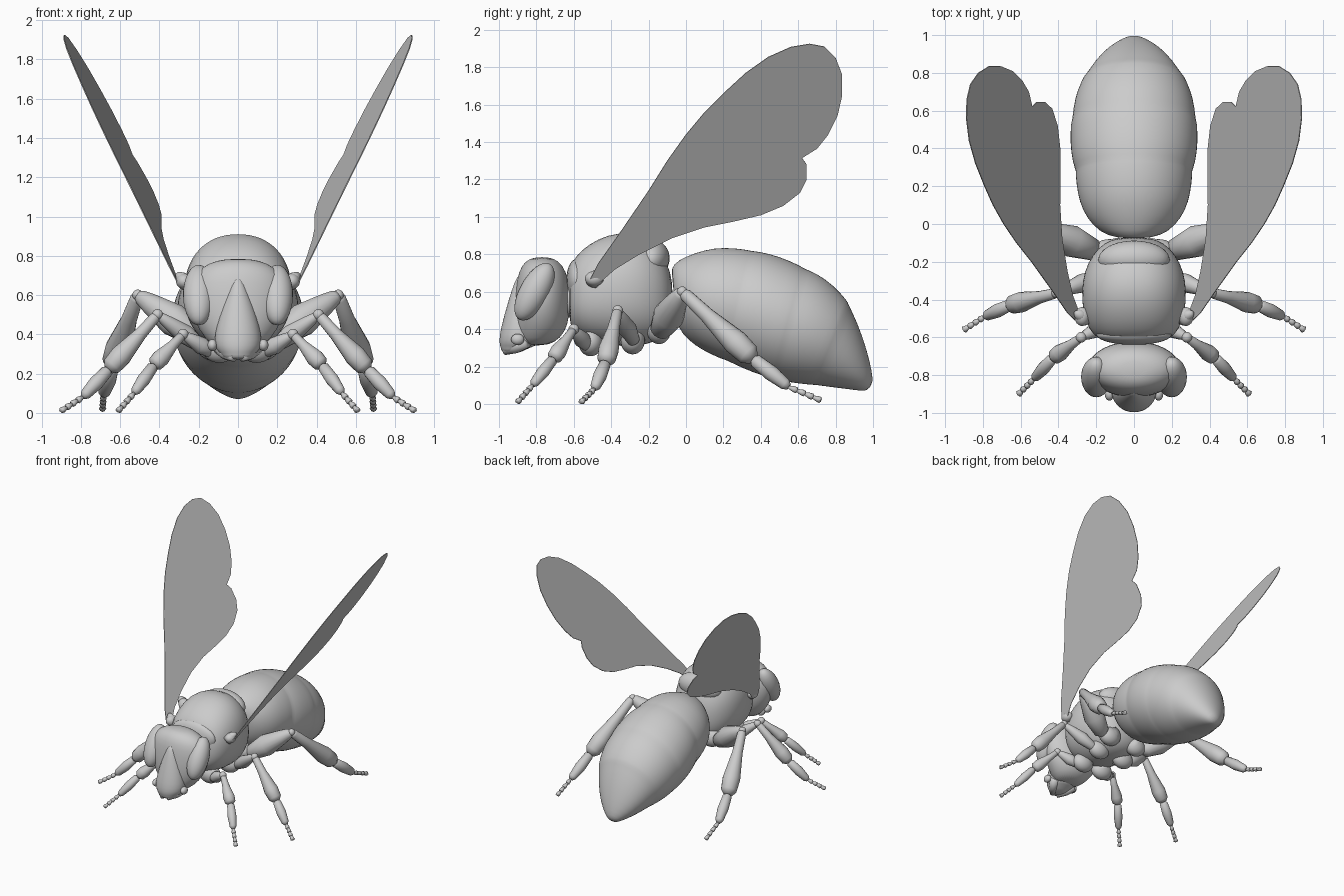
import bpy, bmesh, math
from mathutils import Vector as V

if "Cube" in bpy.data.objects:
    bpy.data.objects.remove(bpy.data.objects["Cube"])


def material(name, shade):
    m = bpy.data.materials.new(name)
    m.use_nodes = True
    col = (shade, shade, shade, 1)
    m.diffuse_color = col
    m.node_tree.nodes["Principled BSDF"].inputs["Base Color"].default_value = col
    return m


GREY = material("body grey", 0.6)


def add(name, bm, mirror=False, smooth=True, subsurf=0):
    bmesh.ops.recalc_face_normals(bm, faces=bm.faces)
    mesh = bpy.data.meshes.new(name)
    bm.to_mesh(mesh)
    bm.free()
    for p in mesh.polygons:
        p.use_smooth = smooth
    mesh.materials.append(GREY)
    ob = bpy.data.objects.new(name, mesh)
    bpy.context.collection.objects.link(ob)
    if mirror:
        ob.modifiers.new("Mirror", "MIRROR").use_mirror_merge = False
    if subsurf:
        ob.modifiers.new("Smooth", "SUBSURF").levels = subsurf
        ob.modifiers["Smooth"].render_levels = subsurf
    return ob


def loft(bm, rings, sides=24, power=2.0):
    """Skin a row of (centre, u, v) rings; power above 2 squares them off."""
    rows = []
    for c, u, v in rings:
        row = []
        for i in range(sides):
            a = math.tau * i / sides
            cu, sv = math.cos(a), math.sin(a)
            x = math.copysign(abs(cu) ** (2 / power), cu)
            y = math.copysign(abs(sv) ** (2 / power), sv)
            row.append(bm.verts.new(c + u * x + v * y))
        rows.append(row)
    for a, b in zip(rows, rows[1:]):
        for i in range(sides):
            j = (i + 1) % sides
            bm.faces.new((a[i], a[j], b[j], b[i]))
    bm.faces.new(rows[0])
    bm.faces.new(rows[-1])


def span(top, bottom, w):
    """Ring in a side plane, given its upper and lower (y, z) and half width."""
    t, b = V((0, *top)), V((0, *bottom))
    return (t + b) / 2, V((w, 0, 0)), (t - b) / 2


def tube(bm, a, b, profile, sides=12):
    """Round limb from a to b with (position, radius) stations."""
    a, b = V(a), V(b)
    d = (b - a).normalized()
    u = d.orthogonal().normalized()
    v = d.cross(u)
    loft(bm, [(a.lerp(b, t), u * r, v * r) for t, r in profile], sides)


def ellipsoid(bm, centre, radii, tilt=0.0):
    new = bmesh.ops.create_uvsphere(bm, u_segments=24, v_segments=16, radius=1)["verts"]
    bmesh.ops.scale(bm, vec=radii, verts=new)
    for v in new:
        y, z = v.co.y, v.co.z
        v.co.y = y * math.cos(tilt) - z * math.sin(tilt)
        v.co.z = y * math.sin(tilt) + z * math.cos(tilt)
        v.co += V(centre)


# Abdomen: overlapping segments, each ending in a small step
segments = [
    [((-.08, .70), (-.06, .58), .06), ((-.07, .75), (-.06, .45), .14),
     ((0, .79), (-.02, .37), .22), ((.1, .825), (.05, .31), .275),
     ((.2, .84), (.12, .27), .30), ((.33, .826), (.2, .235), .312)],
    [((.34, .82), (.21, .235), .306), ((.40, .815), (.26, .21), .328),
     ((.5, .79), (.36, .165), .34), ((.62, .737), (.46, .135), .336)],
    [((.625, .727), (.465, .137), .328), ((.70, .70), (.52, .12), .324),
     ((.79, .635), (.60, .108), .305), ((.865, .55), (.68, .10), .268)],
    [((.866, .538), (.685, .102), .258), ((.92, .43), (.77, .09), .215),
     ((.97, .28), (.86, .08), .15), ((.995, .17), (.93, .07), .08),
     ((1.0, .11), (.97, .07), .03)],
]
bm = bmesh.new()
loft(bm, [span(*r) for seg in segments for r in seg], 32)
add("abdomen", bm, subsurf=1)

# Thorax
bm = bmesh.new()
loft(bm, [span((y, t), (y, b), w) for y, t, b, w in (
    (-.625, .70, .45, .13), (-.61, .76, .40, .19), (-.56, .825, .35, .24),
    (-.47, .885, .32, .27), (-.36, .92, .31, .28), (-.25, .905, .31, .265),
    (-.16, .85, .33, .22), (-.10, .76, .38, .16), (-.07, .65, .48, .08))], 32, 2.2)
add("thorax", bm, subsurf=1)

# Collar, neck and rear shield plate
bm = bmesh.new()
ellipsoid(bm, (0, -.585, .66), (.20, .055, .115))
add("collar", bm)
bm = bmesh.new()
tube(bm, (0, -.72, .56), (0, -.55, .56), ((0, .09), (1, .11)))
add("neck", bm)
bm = bmesh.new()
ellipsoid(bm, (0, -.19, .77), (.19, .10, .11), -.5)
add("shield_plate", bm)

# Head: wide skull with a tapering muzzle
bm = bmesh.new()
loft(bm, [(V((0, (f + k) / 2, z)), V((w, 0, 0)), V((0, (k - f) / 2, 0)))
          for z, f, k, w in (
    (.785, -.81, -.73, .06), (.765, -.86, -.68, .15), (.71, -.895, -.64, .225),
    (.62, -.91, -.62, .25), (.52, -.92, -.62, .245), (.42, -.92, -.63, .20),
    (.35, -.91, -.67, .14), (.31, -.88, -.74, .09))], 32)
add("skull", bm, subsurf=1)
bm = bmesh.new()
loft(bm, [(V((0, (f + k) / 2, z)), V((w, 0, 0)), V((0, (k - f) / 2, 0)))
          for z, f, k, w in (
    (.70, -.90, -.84, .02), (.60, -.935, -.82, .06), (.50, -.965, -.80, .095),
    (.40, -.992, -.78, .12), (.34, -1.0, -.78, .12), (.31, -.995, -.80, .10),
    (.30, -.99, -.84, .085), (.27, -.985, -.89, .07))], 24)
add("muzzle", bm, subsurf=1)
bm = bmesh.new()
ellipsoid(bm, (.20, -.81, .60), (.08, .08, .17), -.5)
add("eyes", bm, mirror=True)
bm = bmesh.new()
ellipsoid(bm, (.13, -.90, .345), (.025, .035, .03))
tube(bm, (.10, -.85, .33), (.02, -.97, .28), ((0, .03), (.5, .035), (1, .02)))
add("jaws", bm, mirror=True)

# Legs: hip, thigh, shin, shank and a beaded foot along five joints
THIGH = ((0, .02), (.12, .7), (.45, 1), (.8, .65), (.95, .45), (1, .3))
SHIN = ((0, .3), (.05, .5), (.35, .6), (.75, 1), (.93, .9), (1, .5))
SHANK = ((0, .5), (.06, .85), (.5, 1), (.9, .75), (1, .4))
legs = {
    "front": (((.07, -.50, .36), (.12, -.52, .30), (.28, -.60, .40),
               (.43, -.71, .24), (.53, -.82, .10), (.61, -.90, .01)), .045, .045, .034),
    "middle": (((.08, -.30, .36), (.16, -.27, .32), (.41, -.365, .50),
                (.66, -.43, .22), (.79, -.49, .08), (.90, -.56, .01)), .05, .055, .037),
    "hind": (((.08, -.14, .42), (.18, -.15, .37), (.51, -.02, .60),
              (.64, .36, .24), (.685, .55, .09), (.69, .72, .02)), .085, .068, .042),
}
for name, (j, thigh, shin, shank) in legs.items():
    bm = bmesh.new()
    ellipsoid(bm, (V(j[0]) + V(j[1])) / 2, (.09, .065, .075))
    tube(bm, j[0], j[1], ((0, .07), (.6, .06), (1, .04)))
    for k, size, shape in ((1, thigh, THIGH), (2, shin, SHIN), (3, shank, SHANK)):
        tube(bm, j[k], j[k + 1], [(t, r * size) for t, r in shape], 16)
    ellipsoid(bm, j[2], (.028, .028, .028))
    heel, toe = V(j[4]), V(j[5])
    for i in range(4):
        tube(bm, heel.lerp(toe, i / 4 - .03), heel.lerp(toe, i / 4 + .27),
             ((0, .007), (.6, .016), (.9, .017), (1, .008)), 8)
    side = (toe - heel).cross(V((0, 0, 1))).normalized() * .018
    for s in (-1, 1):
        tube(bm, heel.lerp(toe, .92), toe + side * s, ((0, .01), (.6, .008), (1, .002)), 6)
    for v in bm.verts:
        v.co.z = max(v.co.z, 0)
    add(name + "_legs", bm, mirror=True)

# Wings: one flat outline, tilted outward, with a notch between the two lobes
outline = ((-.51, .67), (-.47, .75), (-.35, .92), (-.2, 1.14), (-.1, 1.30), (0, 1.44),
           (.1, 1.56), (.2, 1.66), (.32, 1.77), (.44, 1.855), (.56, 1.908), (.66, 1.925),
           (.74, 1.91), (.80, 1.85), (.835, 1.76), (.835, 1.65), (.81, 1.54), (.76, 1.44),
           (.70, 1.365), (.62, 1.315), (.645, 1.28), (.645, 1.20), (.61, 1.13),
           (.52, 1.06), (.40, 1.01), (.25, .975), (.1, .945), (-.08, .885), (-.25, .80),
           (-.38, .72), (-.46, .65))
bm = bmesh.new()
bm.faces.new([bm.verts.new((.575 * z - .127 * y - .138, y, z)) for y, z in outline])
wings = add("wings", bm, mirror=True, smooth=False)
thick = wings.modifiers.new("Thickness", "SOLIDIFY")
thick.thickness, thick.offset = .005, 0
bm = bmesh.new()
ellipsoid(bm, (.275, -.49, .67), (.04, .05, .04))
tube(bm, (.25, -.50, .65), (.31, -.47, .71), ((0, .04), (.7, .03), (1, .012)))
add("wing_roots", bm, mirror=True)
